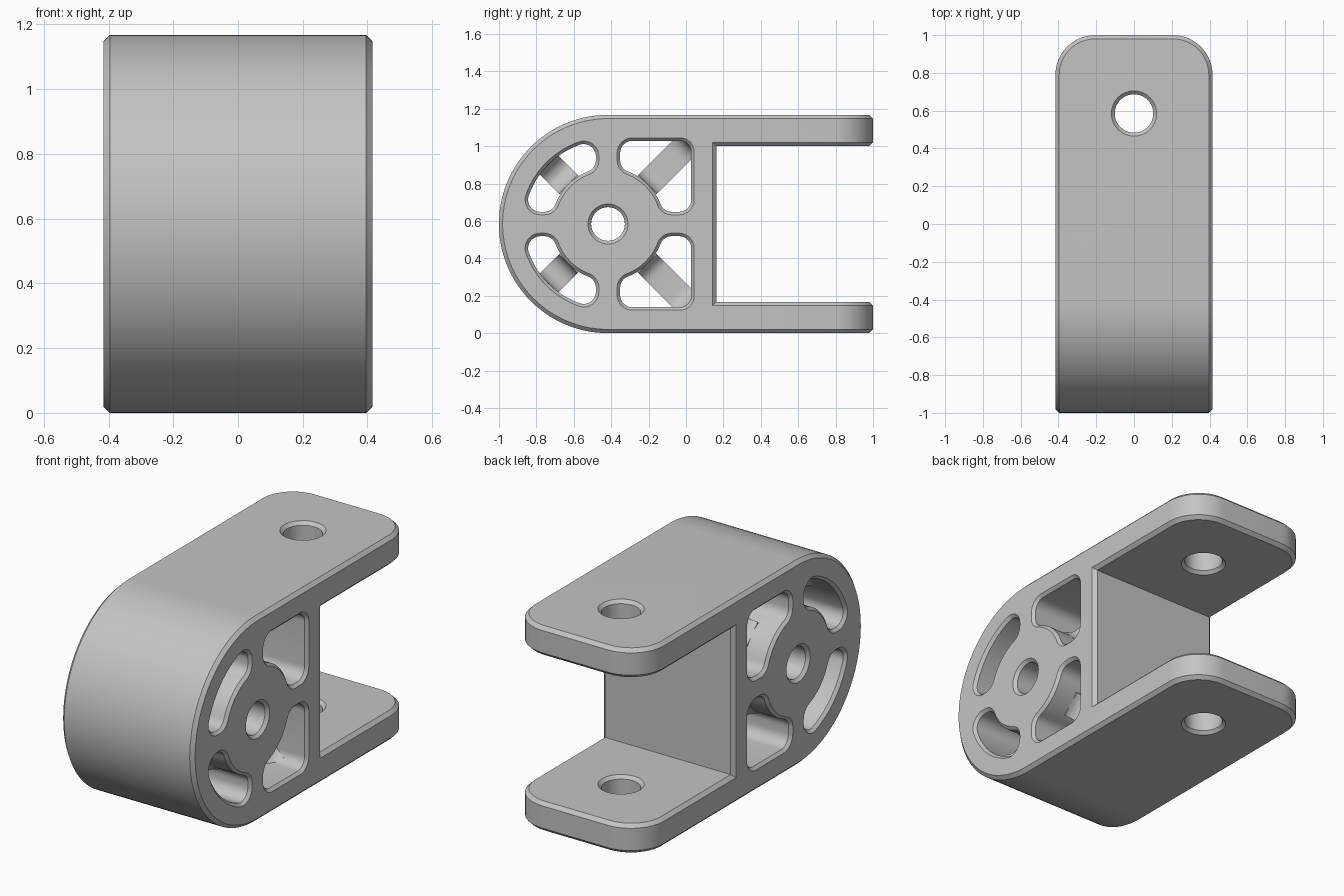
import bpy, bmesh
from math import sin, cos, atan2, sqrt, pi, radians
from mathutils import Vector

W, H = 0.416, 1.167           # half width, height
CY, CZ = -0.417, H / 2        # pivot centre
T, MOUTH = 0.167, 0.163       # arm thickness, back wall of the slot
CH = 0.02                     # chamfer
HUB, RIM = 0.30, 0.45         # window inner and outer radius

old = bpy.data.objects.get("Cube")
if old:
    bpy.data.objects.remove(old, do_unlink=True)

grey = bpy.data.materials.new("light_grey")
grey.use_nodes = True
grey.diffuse_color = (0.55, 0.55, 0.55, 1)
grey.node_tree.nodes["Principled BSDF"].inputs["Base Color"].default_value = (0.55, 0.55, 0.55, 1)


def arc(cx, cy, r, a0, a1, n):
    return [(cx + r * cos(a0 + (a1 - a0) * i / n), cy + r * sin(a0 + (a1 - a0) * i / n))
            for i in range(n + 1)]


def loft(bm, rings):
    """Closed solid through rings of equal point count."""
    rows = [[bm.verts.new(p) for p in ring] for ring in rings]
    n = len(rows[0])
    for a, b in zip(rows, rows[1:]):
        for i in range(n):
            j = (i + 1) % n
            bm.faces.new((a[i], a[j], b[j], b[i]))
    bm.faces.new(rows[0][::-1])
    bm.faces.new(rows[-1])


def make_object(name, bm):
    bmesh.ops.recalc_face_normals(bm, faces=bm.faces[:])
    mesh = bpy.data.meshes.new(name)
    bm.to_mesh(mesh)
    bm.free()
    mesh.materials.append(grey)
    ob = bpy.data.objects.new(name, mesh)
    bpy.context.scene.collection.objects.link(ob)
    return ob


def activate(ob):
    bpy.ops.object.select_all(action='DESELECT')
    ob.select_set(True)
    bpy.context.view_layer.objects.active = ob


def smooth(ob):
    activate(ob)
    bpy.ops.object.shade_smooth_by_angle(angle=radians(30))


def window(d, square):
    """Outline of one quadrant window, grown by d; symmetric about its diagonal."""
    c, f, g, q = 0.065, 0.065, 0.06, pi / 4
    s = 0.445
    k = c + f
    hv = sqrt((HUB + f) ** 2 - k * k)
    a = atan2(hv, k)
    pts = arc(0, 0, HUB - d, q, a, 8) + arc(k, hv, f + d, a + pi, pi, 8)
    if square:
        pts += arc(k, s - f, f + d, pi, pi / 2, 8)
        pts += arc(s - g, s - g, g + d, pi / 2, q, 5)
    else:
        ov = sqrt((RIM - f) ** 2 - k * k)
        b = atan2(ov, k)
        pts += arc(k, ov, f + d, pi, b, 10) + arc(0, 0, RIM + d, b, q, 8)
    pts += [(v, u) for u, v in reversed(pts)]
    clean = []
    for p in pts:
        if not clean or (Vector(p) - Vector(clean[-1])).length > 1e-5:
            clean.append(p)
    return clean[:-1]


def chamfered_steps(lo, hi, ch, e=0.01):
    """(position, growth) pairs for a through cut with chamfered mouths."""
    return [(lo - e, ch + e), (lo + ch, 0), (hi - ch, 0), (hi + e, ch + e)]


# Fork body: side profile extruded across, arm corners rounded, edges chamfered
profile = [(1, 0), (1, T), (MOUTH, T), (MOUTH, H - T), (1, H - T), (1, H)]
profile += arc(CY, CZ, H / 2, pi / 2, 3 * pi / 2, 56)
bm = bmesh.new()
loft(bm, [[(x, y, z) for y, z in profile] for x in (-W, W)])
bmesh.ops.recalc_face_normals(bm, faces=bm.faces[:])
corners = [e for e in bm.edges
           if all(v.co.y > 0.99 for v in e.verts)
           and abs(e.verts[0].co.x - e.verts[1].co.x) < 0.01]
bmesh.ops.bevel(bm, geom=corners, offset=0.21, offset_type='OFFSET', segments=12,
                profile=0.5, affect='EDGES')
bmesh.ops.recalc_face_normals(bm, faces=bm.faces[:])
bm.normal_update()
sharp = [e for e in bm.edges if e.is_convex and e.calc_face_angle(0) > 1]
bmesh.ops.bevel(bm, geom=sharp, offset=CH, offset_type='OFFSET', segments=1,
                profile=0.5, affect='EDGES', clamp_overlap=False)
body = make_object("fork_body", bm)

# Cutter: four windows, pivot hole, and one bolt hole in each arm
bm = bmesh.new()
for su in (-1, 1):
    for sv in (-1, 1):
        loft(bm, [[(x, CY + su * u, CZ + sv * v) for u, v in window(d, su > 0)]
                  for x, d in chamfered_steps(-W, W, 0.016)])
loft(bm, [[(x, y, z) for y, z in arc(CY, CZ, 0.09 + d, 0, 2 * pi, 40)[:-1]]
          for x, d in chamfered_steps(-W, W, 0.017)])
for z0 in (0, H - T):
    loft(bm, [[(x, y, z) for x, y in arc(0, 0.585, 0.102 + d, 0, 2 * pi, 40)[:-1]]
              for z, d in chamfered_steps(z0, z0 + T, 0.018)])
cutter = make_object("hole_cutter", bm)
cutter.hide_render = True

mod = body.modifiers.new("holes", 'BOOLEAN')
mod.operation = 'DIFFERENCE'
mod.solver = 'EXACT'
mod.object = cutter
activate(body)
bpy.ops.object.modifier_apply(modifier=mod.name)
bpy.data.objects.remove(cutter, do_unlink=True)
smooth(body)


# Diagonal ribs across the windows, flaring into the hub and the rim
def rib(name, su, sv):
    t, f = 0.2, 0.075
    end = 0.604 if su > 0 else RIM
    top = [(HUB - 0.03, t + f)]
    top += arc(HUB + f, t + f, f, pi, 3 * pi / 2, 8)
    top += arc(end - f - 0.001, t + f, f, 3 * pi / 2, 2 * pi, 8)
    top += [(end + 0.03, t + f)]
    outline = top + [(r, -x) for r, x in reversed(top)]
    bm = bmesh.new()
    k = sqrt(0.5)
    loft(bm, [[(x, CY + su * k * (r - s), CZ + sv * k * (r + s)) for r, x in outline]
              for s in (-0.07, 0.07)])
    smooth(make_object(name, bm))


for su, end_name in ((-1, "front"), (1, "back")):
    for sv, level in ((-1, "lower"), (1, "upper")):
        rib(f"{level}_{end_name}_rib", su, sv)
